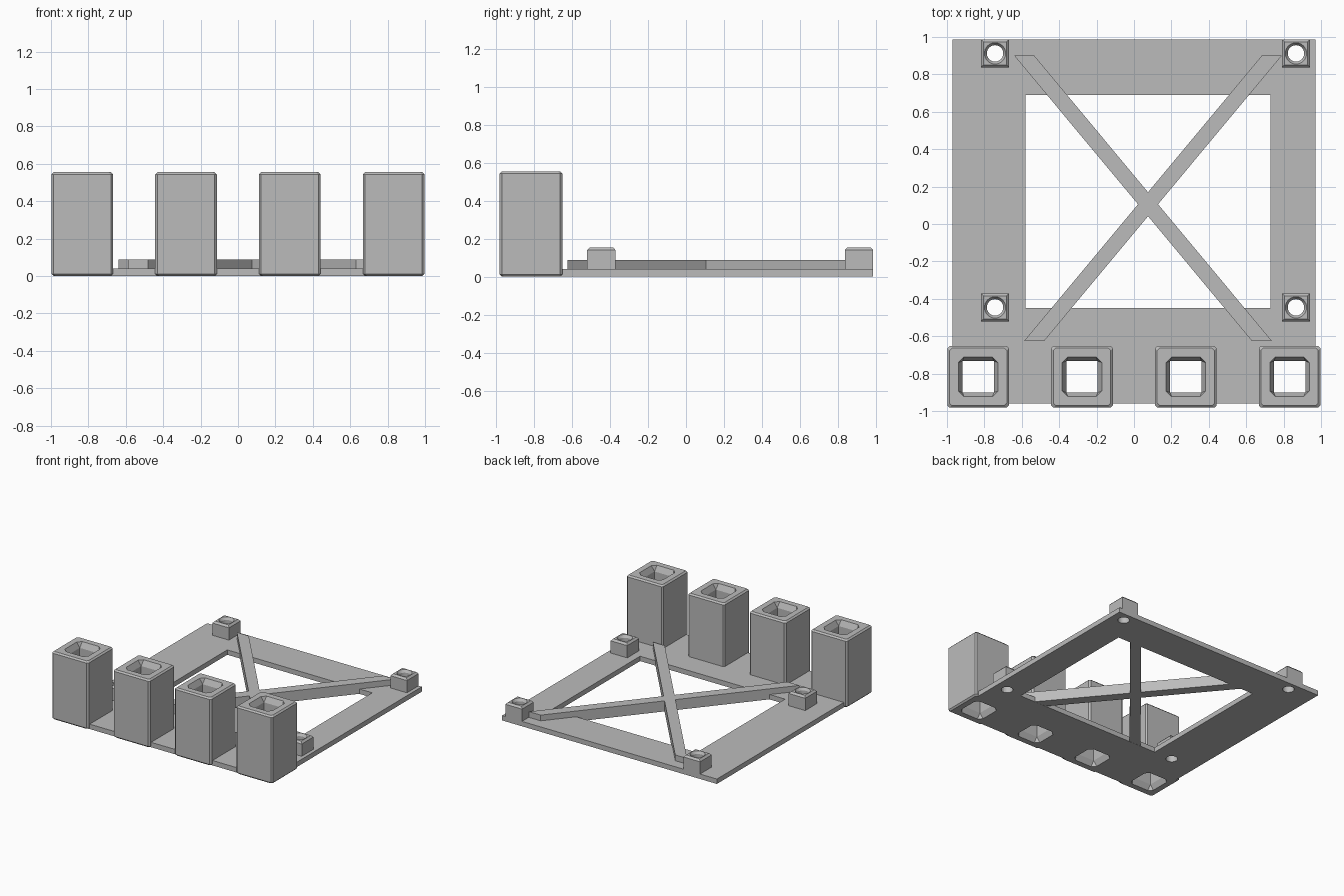
import bpy
import bmesh
from math import cos, sin, pi, radians

cube = bpy.data.objects.get("Cube")
if cube:
    bpy.data.objects.remove(cube, do_unlink=True)

gray = bpy.data.materials.new("plain_gray")
gray.use_nodes = True
gray.diffuse_color = (0.5, 0.5, 0.5, 1)
gray.node_tree.nodes["Principled BSDF"].inputs["Base Color"].default_value = (0.5, 0.5, 0.5, 1)


def make_object(name, bm, location=(0, 0, 0)):
    bmesh.ops.remove_doubles(bm, verts=bm.verts, dist=1e-5)
    bmesh.ops.recalc_face_normals(bm, faces=bm.faces)
    mesh = bpy.data.meshes.new(name)
    bm.to_mesh(mesh)
    bm.free()
    mesh.materials.append(gray)
    obj = bpy.data.objects.new(name, mesh)
    obj.location = location
    bpy.context.collection.objects.link(obj)
    return obj


def ring_solid(name, rings, location):
    """Closed tube: each ring is bridged to the next, the last to the first."""
    bm = bmesh.new()
    loops = [[bm.verts.new(p) for p in ring] for ring in rings]
    count = len(rings[0])
    for a, b in zip(loops, loops[1:] + loops[:1]):
        for i in range(count):
            j = (i + 1) % count
            bm.faces.new((a[i], a[j], b[j], b[i]))
    return make_object(name, bm, location)


def prism(name, outline, z0, z1):
    bm = bmesh.new()
    low = [bm.verts.new((x, y, z0)) for x, y in outline]
    high = [bm.verts.new((x, y, z1)) for x, y in outline]
    bm.faces.new(low)
    bm.faces.new(high)
    for i in range(len(outline)):
        j = (i + 1) % len(outline)
        bm.faces.new((low[i], low[j], high[j], high[i]))
    return make_object(name, bm)


def rect(x0, x1, y0, y1):
    return [(x0, y0), (x1, y0), (x1, y1), (x0, y1)]


def circle(radius, n=32):
    return [(radius * cos(2 * pi * i / n), radius * sin(2 * pi * i / n)) for i in range(n)]


def square(half, n=32):
    return [(x * half / max(abs(x), abs(y)), y * half / max(abs(x), abs(y)))
            for x, y in circle(1, n)]


def cut_square(h, c):
    k = h - c
    return [(h, -k), (h, k), (k, h), (-k, h), (-h, k), (-h, -k), (-k, -h), (k, -h)]


def at(outline, z):
    return [(x, y, z) for x, y in outline]


PLATE_TOP = 0.04
TOWER_XS = [-0.833 + 0.555 * i for i in range(4)]
TOWER_Y, TOWER_HALF, TOWER_TOP = -0.817, 0.165, 0.555
POSTS = [(x, y) for x in (-0.743, 0.866) for y in (-0.446, 0.912)]

# Base plate with window, tower seats and post holes
plate = prism("base_plate", rect(-0.97, 0.97, -0.96, 0.987), 0, PLATE_TOP)
cutters = [prism("window_cutter", rect(-0.58, 0.73, -0.45, 0.69), -0.1, 0.1)]
for x in TOWER_XS:
    cutters.append(prism("tower_seat_cutter",
                         rect(x - 0.14, x + 0.14, TOWER_Y - 0.13, TOWER_Y + 0.14), -0.1, 0.1))
for px, py in POSTS:
    cutters.append(prism("post_hole_cutter",
                         [(px + x, py + y) for x, y in circle(0.044)], -0.1, 0.1))
bpy.context.view_layer.objects.active = plate
for cutter in cutters:
    mod = plate.modifiers.new("cut", "BOOLEAN")
    mod.operation = "DIFFERENCE"
    mod.solver = "EXACT"
    mod.object = cutter
    bpy.ops.object.modifier_apply(modifier=mod.name)
for cutter in cutters:
    bpy.data.objects.remove(cutter, do_unlink=True)

# Hollow towers with bevelled edges and a flared mouth at both ends
b = 0.012
rim, mouth, throat = (cut_square(TOWER_HALF - b, b), cut_square(0.106, 0.03), cut_square(0.084, 0))
side = cut_square(TOWER_HALF, b)
flare = 0.045
for i, x in enumerate(TOWER_XS):
    ring_solid(f"tower_{i + 1}", [
        at(rim, 0), at(side, b), at(side, TOWER_TOP - b), at(rim, TOWER_TOP),
        at(mouth, TOWER_TOP), at(throat, TOWER_TOP - flare),
        at(throat, flare), at(mouth, 0)], (x, TOWER_Y, 0))

# Mounting posts with countersunk round holes
for i, (x, y) in enumerate(POSTS):
    post = ring_solid(f"mounting_post_{i + 1}", [
        at(square(0.075), 0.03), at(square(0.075), 0.14), at(square(0.061), 0.155),
        at(circle(0.057), 0.155), at(circle(0.044), 0.135), at(circle(0.044), 0.03)], (x, y, 0))
    bpy.ops.object.select_all(action="DESELECT")
    post.select_set(True)
    bpy.context.view_layer.objects.active = post
    bpy.ops.object.shade_smooth_by_angle(angle=radians(25))

# Crossed diagonal braces, ends cut square to the plate
for name, x_back, x_front in (("brace_falling", -0.64, 0.63), ("brace_rising", 0.683, -0.587)):
    w = 0.107
    prism(name, [(x_front, -0.625), (x_front + w, -0.625), (x_back + w, 0.9), (x_back, 0.9)],
          0.001, 0.087)
